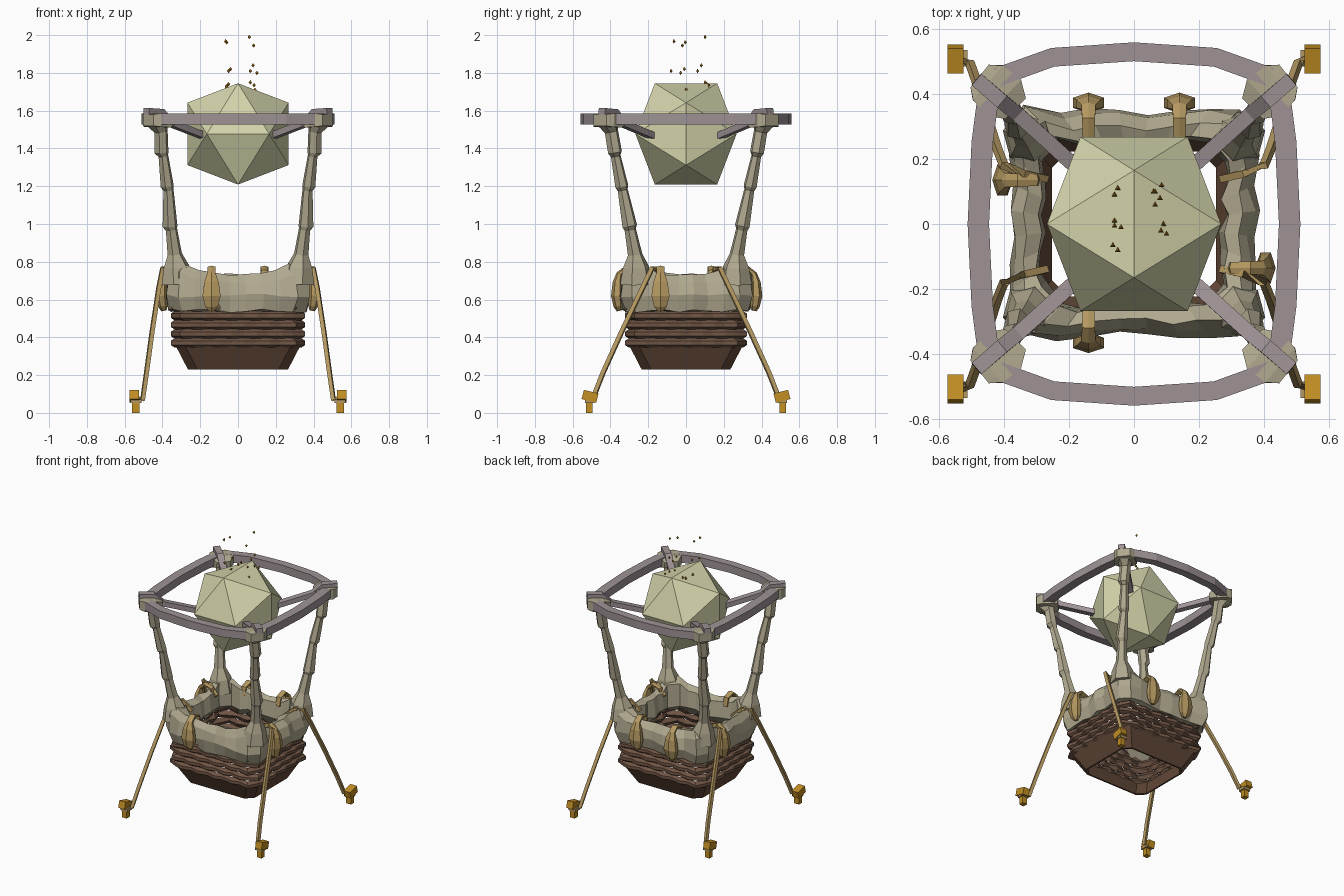
import bpy, bmesh, math, random
from mathutils import Vector, Matrix

if "Cube" in bpy.data.objects:
    bpy.data.objects.remove(bpy.data.objects["Cube"])
random.seed(4)


def mat(name, r, g, b):
    m = bpy.data.materials.new(name)
    lin = [c / 12.92 if c < 0.04 else ((c + 0.055) / 1.055) ** 2.4 for c in (r, g, b)]
    m.diffuse_color = (*lin, 1)
    m.use_nodes = True
    m.node_tree.nodes["Principled BSDF"].inputs["Base Color"].default_value = m.diffuse_color
    return m


BALLOON = mat("pale green", 0.83, 0.83, 0.67)
CLOTH = mat("beige cloth", 0.69, 0.66, 0.56)
FRAME = mat("grey mauve wood", 0.62, 0.575, 0.585)
ROPE = mat("tan rope", 0.71, 0.60, 0.38)
PEG = mat("ochre peg", 0.76, 0.56, 0.14)
WICKER = mat("brown wicker", 0.44, 0.335, 0.27)
BASE = mat("dark brown base", 0.39, 0.285, 0.22)
SPARK = mat("spark gold", 0.62, 0.43, 0.12)


def finish(name, bm, m):
    bmesh.ops.recalc_face_normals(bm, faces=bm.faces)
    me = bpy.data.meshes.new(name)
    bm.to_mesh(me)
    bm.free()
    me.materials.append(m)
    ob = bpy.data.objects.new(name, me)
    bpy.context.collection.objects.link(ob)
    return ob


def loft(name, rings, m, cyclic=False):
    """Skin a list of closed rings; cap the ends unless the rings form a loop."""
    bm = bmesh.new()
    vs = [[bm.verts.new(p) for p in r] for r in rings]
    n = len(rings[0])
    for i in range(len(vs) if cyclic else len(vs) - 1):
        a, b = vs[i], vs[(i + 1) % len(vs)]
        for k in range(n):
            bm.faces.new((a[k], a[(k + 1) % n], b[(k + 1) % n], b[k]))
    if not cyclic:
        bm.faces.new(vs[0])
        bm.faces.new(vs[-1])
    return finish(name, bm, m)


def tube(name, path, sizes, side, m, n=4):
    """Sweep an n-sided section with half sizes (w, h) along a path."""
    path = [Vector(p) for p in path]
    rings = []
    for i, p in enumerate(path):
        t = (path[min(i + 1, len(path) - 1)] - path[max(i - 1, 0)]).normalized()
        b = t.cross(Vector(side)).normalized()
        a = b.cross(t)
        w, h = sizes[i] if isinstance(sizes, list) else sizes
        f = 1 / math.cos(math.pi / n)
        angs = [(k + 0.5) * 2 * math.pi / n for k in range(n)]
        rings.append([p + a * w * f * math.cos(q) + b * h * f * math.sin(q) for q in angs])
    return loft(name, rings, m)


def perimeter(n, c):
    """Chamfered rectangle: functions of the half sizes, n segments per side."""
    out = []
    for s in range(4):
        for i in range(n + 1):
            f = 2 * i / n - 1

            def pt(hx, hy, s=s, f=f):
                if s == 0: return (f * (hx - c), -hy)
                if s == 1: return (hx, f * (hy - c))
                if s == 2: return (-f * (hx - c), hy)
                return (-hx, -f * (hy - c))
            out.append((pt, abs(f)))
    return out


def box(name, loc, size, m, rot=(0, 0, 0)):
    bm = bmesh.new()
    bmesh.ops.create_cube(bm, size=1)
    bmesh.ops.scale(bm, vec=size, verts=bm.verts)
    ob = finish(name, bm, m)
    ob.location, ob.rotation_euler = loc, rot
    return ob


# balloon: icosahedron from three golden rectangles
bm = bmesh.new()
A, B = 0.165, 0.268
for s in (-1, 1):
    for t in (-1, 1):
        for p in ((0, s * A, t * B), (s * A, t * B, 0), (s * B, 0, t * A)):
            bm.verts.new(p)
bmesh.ops.convex_hull(bm, input=bm.verts)
finish("balloon", bm, BALLOON).location = (0, 0, 1.477)

# tapered basket base, open underneath
sec = [(0, 0.365), (-0.07, 0.23), (-0.082, 0.23), (-0.02, 0.365)]
loft("basket_base", [[(*pt(0.335 + o, 0.305 + o), z) for o, z in sec]
                     for pt, f in perimeter(1, 0.05)], BASE, True)

# woven rows, bulging in and out alternately
for row in range(5):
    z = 0.345 + row * 0.048
    rings = []
    for i, (pt, f) in enumerate(perimeter(9, 0.05)):
        d = 0.009 if (i + row) % 2 else -0.007
        sec = [(d - 0.01, z), (d + 0.012, z + 0.014), (d + 0.012, z + 0.036),
               (d - 0.01, z + 0.052), (d - 0.025, z + 0.026)]
        rings.append([(*pt(0.335 + o, 0.302 + o), h) for o, h in sec])
    loft(f"wicker_row_{row}", rings, WICKER, True)

# lumpy cloth rim
sec = [(-0.005, 0.54), (0.015, 0.62), (0.005, 0.69), (-0.03, 0.73),
       (-0.075, 0.71), (-0.085, 0.60), (-0.035, 0.545)]
rings = []
for pt, f in perimeter(7, 0.06):
    lump, lift = random.uniform(-0.012, 0.012), 0.05 * f ** 3
    ring = []
    for k, (o, z) in enumerate(sec):
        o += lump + 0.012 * f ** 3 + random.uniform(-0.007, 0.007)
        ring.append((*pt(0.36 + o, 0.327 + o),
                     z + (lift if k in (2, 3, 4) else 0) + random.uniform(-0.01, 0.01)))
    rings.append(ring)
loft("cloth_rim", rings, CLOTH, True)

# corner parts, mirrored to all four corners
post = [(0.32, 0.265, 0.68, 0.075), (0.325, 0.265, 0.77, 0.062), (0.335, 0.27, 0.84, 0.034),
        (0.352, 0.295, 0.97, 0.027), (0.36, 0.298, 0.99, 0.035), (0.368, 0.335, 1.18, 0.024),
        (0.375, 0.34, 1.20, 0.031), (0.395, 0.372, 1.36, 0.023), (0.405, 0.376, 1.38, 0.033),
        (0.408, 0.395, 1.49, 0.032), (0.425, 0.41, 1.54, 0.052)]
rope = [(0.545, 0.51, 0.085), (0.505, 0.495, 0.07), (0.485, 0.44, 0.21), (0.455, 0.34, 0.43),
        (0.42, 0.23, 0.66), (0.40, 0.18, 0.765), (0.34, 0.155, 0.765), (0.27, 0.14, 0.70)]
strut = [(0.485, 0.445, 1.597), (0.41, 0.38, 1.592), (0.36, 0.34, 1.535), (0.15, 0.15, 1.455)]
for sx in (-1, 1):
    for sy in (-1, 1):
        tag = ("left" if sx < 0 else "right") + ("_front" if sy < 0 else "_back")
        flip = lambda pts: [(p[0] * sx, p[1] * sy, p[2]) for p in pts]
        tube("post_" + tag, flip(post), [(p[3], p[3]) for p in post], (sx, sy, 0), CLOTH, 6)
        tube("rope_" + tag, flip(rope), (0.011, 0.011), (sx, sy * 0.3, 0.1), ROPE, 4)
        tube("strut_" + tag, flip(strut), (0.023, 0.017), (sx, -sy, 0), FRAME)
        turn = math.atan2(sy, sx)
        # cloth wrap around the frame joint
        wrap = [(0.365, 0.355, 1.545), (0.40, 0.39, 1.547), (0.45, 0.435, 1.55), (0.475, 0.455, 1.55)]
        tube("joint_wrap_" + tag, flip(wrap), [(0.045, 0.02), (0.075, 0.036), (0.07, 0.036), (0.045, 0.03)],
             (sx, -sy, 0), CLOTH, 4)
        # ground peg with a wider head and a rope loop
        box("peg_" + tag, (sx * 0.541, sy * 0.512, 0.035), (0.038, 0.036, 0.07), PEG)
        box("peg_head_" + tag, (sx * 0.549, sy * 0.508, 0.088), (0.05, 0.08, 0.05), PEG, (sy * 0.25, 0, 0))
        box("peg_loop_" + tag, (sx * 0.54, sy * 0.51, 0.062), (0.056, 0.052, 0.02), ROPE)

# curved top frame beams
for s in (-1, 1):
    tag = ("left" if s < 0 else "right", "front" if s < 0 else "back")
    tube("beam_" + tag[1], [(x, s * y, 1.556) for x, y in
         ((-0.42, 0.452), (-0.25, 0.513), (0, 0.53), (0.25, 0.513), (0.42, 0.452))],
         (0.029, 0.0285), (0, 1, 0), FRAME)
    tube("beam_" + tag[0], [(s * x, y, 1.556) for x, y in
         ((0.445, -0.42), (0.467, -0.25), (0.479, 0), (0.467, 0.25), (0.445, 0.42))],
         (0.033, 0.0285), (1, 0, 0), FRAME)

# sandbags: a strap over the rim widening into a faceted bag
prof = [(-0.075, 0.69, 0.014, 0.008), (-0.065, 0.75, 0.018, 0.009), (-0.01, 0.768, 0.02, 0.01),
        (0.025, 0.735, 0.022, 0.014), (0.035, 0.69, 0.038, 0.022), (0.038, 0.62, 0.048, 0.027),
        (0.03, 0.565, 0.034, 0.022), (0.025, 0.54, 0.015, 0.012)]
for name, x, y, a in (("front", -0.14, -0.328, 0), ("back_left", -0.14, 0.335, math.pi),
                      ("back_right", 0.14, 0.335, math.pi), ("right", 0.367, -0.135, math.pi / 2),
                      ("left", -0.367, 0.135, -math.pi / 2)):
    R = Matrix.Rotation(a, 3, 'Z')
    tube("sandbag_" + name, [R @ Vector((0, -o, z)) + Vector((x, y, 0)) for o, z, w, h in prof],
         [(w, h) for o, z, w, h in prof], R @ Vector((1, 0, 0)), ROPE, 6)

# sparks rising above the balloon
for i, p in enumerate([(-0.065, -0.065, 1.967), (-0.06, -0.005, 1.962), (0.06, 0.1, 1.99),
                       (0.083, -0.02, 1.945), (-0.05, -0.08, 1.81), (-0.04, -0.01, 1.82),
                       (0.08, 0.08, 1.84), (0.1, -0.03, 1.80), (0.065, 0.06, 1.81),
                       (-0.06, 0.09, 1.73), (-0.05, 0.11, 1.74), (-0.06, 0.01, 1.725),
                       (0.065, 0.1, 1.75), (0.085, 0.12, 1.735), (0.09, 0, 1.71)]):
    bm = bmesh.new()
    for q in ((0, 0, 0.012), (0, 0, -0.012), (0.009, -0.006, 0), (-0.009, -0.006, 0), (0, 0.01, 0)):
        bm.verts.new(q)
    bmesh.ops.convex_hull(bm, input=bm.verts)
    finish(f"spark_{i}", bm, SPARK).location = p
